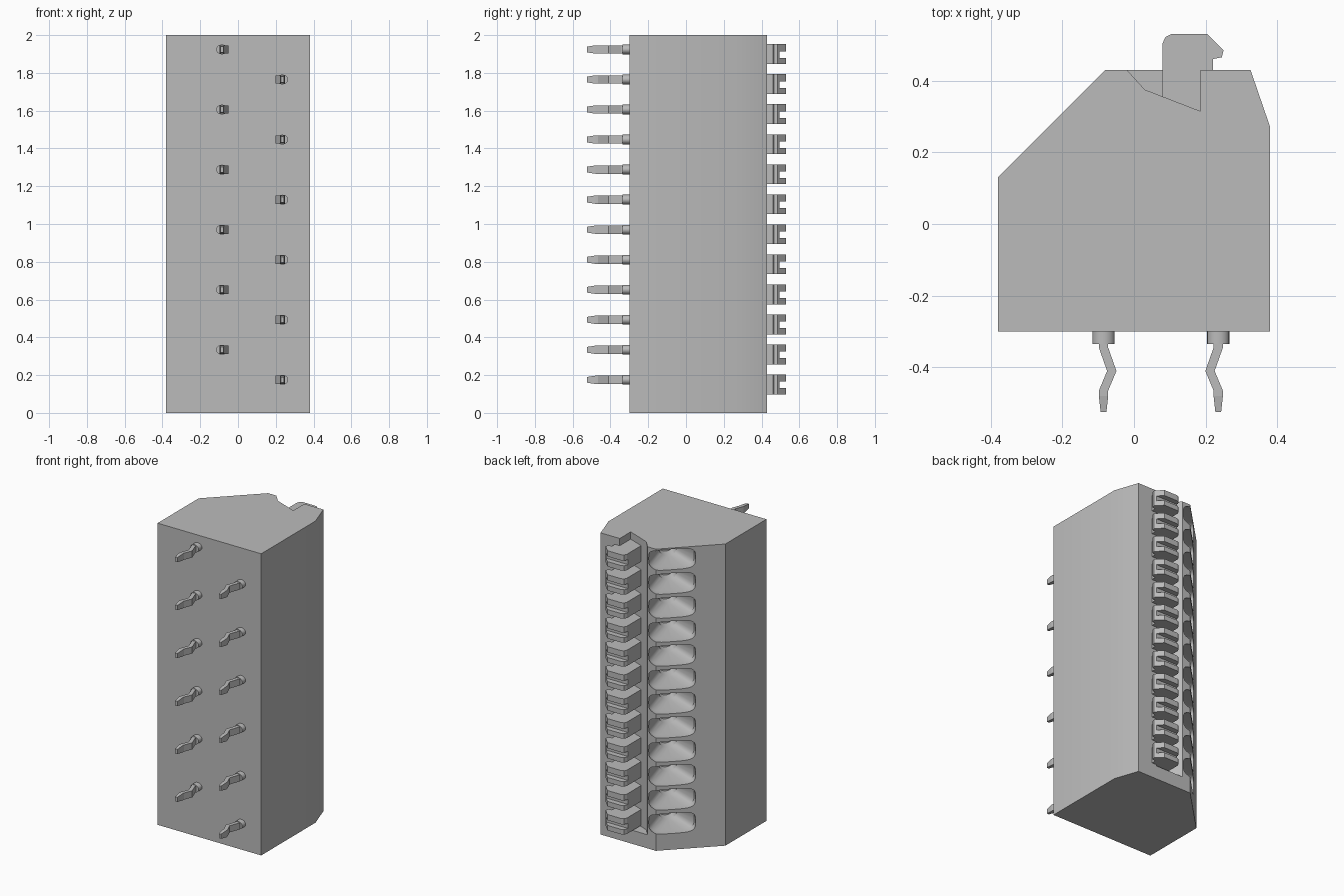
import bpy, bmesh, math
from mathutils import Vector

cube = bpy.data.objects.get("Cube")
if cube:
    bpy.data.objects.remove(cube)

grey = bpy.data.materials.new("light grey")
grey.use_nodes = True
COLOUR = (0.5, 0.5, 0.5, 1)
grey.diffuse_color = COLOUR
grey.node_tree.nodes["Principled BSDF"].inputs["Base Color"].default_value = COLOUR

COUNT, PITCH, FIRST = 12, 0.159, 0.175
rows = [FIRST + i * PITCH for i in range(COUNT)]


def loft(bm, rings):
    """Skin a list of closed rings and cap both ends."""
    loops = [[bm.verts.new(p) for p in ring] for ring in rings]
    n = len(loops[0])
    for a, b in zip(loops, loops[1:]):
        for i in range(n):
            j = (i + 1) % n
            bm.faces.new((a[i], a[j], b[j], b[i]))
    bm.faces.new(loops[0][::-1])
    bm.faces.new(loops[-1])


def prism(bm, outline, z0, z1):
    loft(bm, [[(x, y, z) for x, y in outline] for z in (z0, z1)])


def finish(bm, name, angle=None):
    bmesh.ops.recalc_face_normals(bm, faces=bm.faces)
    mesh = bpy.data.meshes.new(name)
    bm.to_mesh(mesh)
    bm.free()
    mesh.materials.append(grey)
    obj = bpy.data.objects.new(name, mesh)
    bpy.context.collection.objects.link(obj)
    if angle:
        smooth(obj, angle)
    return obj


def smooth(obj, angle):
    bpy.ops.object.select_all(action="DESELECT")
    obj.select_set(True)
    bpy.context.view_layer.objects.active = obj
    bpy.ops.object.shade_smooth_by_angle(angle=math.radians(angle))


def cut(target, cutter):
    mod = target.modifiers.new("cut", "BOOLEAN")
    mod.object, mod.operation, mod.solver = cutter, "DIFFERENCE", "EXACT"
    bpy.context.view_layer.objects.active = target
    bpy.ops.object.modifier_apply(modifier=mod.name)
    bpy.data.objects.remove(cutter)


# Housing block with a chamfered wire side
bm = bmesh.new()
prism(bm, [(-.38, -.30), (.38, -.30), (.38, .27), (.325, .43), (-.08, .43), (-.38, .13)], 0, 2)
housing = finish(bm, "housing")

# Long recess behind the levers, open at the top end
bm = bmesh.new()
prism(bm, [(-.02, .43), (.03, .375), (.185, .315), (.185, .5), (-.02, .5)], .09, 2.1)
cut(housing, finish(bm, "recess_cutter"))

# Wire entry funnels across the chamfer
along = Vector((1, 1, 0)).normalized()
outward = Vector((-1, 1, 0)).normalized()


def entry_ring(z, depth, half_u, half_z, power):
    centre = Vector((-.1525, .3575, z)) + outward * depth
    ring = []
    for i in range(28):
        t = math.tau * i / 28
        c, s = math.cos(t), math.sin(t)
        u = math.copysign(abs(c) ** power, c) * half_u
        w = math.copysign(abs(s) ** power, s) * half_z
        ring.append(centre + along * u + Vector((0, 0, w)))
    return ring


bm = bmesh.new()
for z in rows:
    loft(bm, [entry_ring(z, .15, .14, .068, .5), entry_ring(z, -.05, .14, .068, .5),
              entry_ring(z, -.17, .055, .055, 1), entry_ring(z, -.24, .055, .055, 1)])
cut(housing, finish(bm, "entry_cutter"))
smooth(housing, 25)

# Release levers: hooked profile, split at the tip by a groove
tip = [(.22, .495), (.24, .495), (.205, .53), (.105, .53), (.088, .522), (.08, .505), (.08, .495)]
stem = [(.08, .34), (.185, .30), (.185, .425), (.22, .425), (.22, .46), (.245, .465),
        (.25, .485), (.24, .495), (.08, .495)]
bm = bmesh.new()
for z in rows:
    base = z - .077
    prism(bm, stem, base, base + .105)
    for low, high in ((0, .033), (.067, .105)):
        prism(bm, tip, base + low, base + high)
finish(bm, "release_levers")

# Solder pins: alternating columns, kinked towards the middle
collars, pins = bmesh.new(), bmesh.new()
path = [(0, -.29, .013, .022), (0, -.345, .013, .022), (1, -.41, .013, .022),
        (0, -.465, .013, .022), (0, -.48, .013, .022), (0, -.525, .008, .015)]
for i, z in enumerate(rows):
    x, kink = (.235, -.023) if i % 2 == 0 else (-.085, .023)
    ring = [(math.cos(math.tau * k / 20) * .031, math.sin(math.tau * k / 20) * .026)
            for k in range(20)]
    loft(collars, [[(x + a, y, z + b) for a, b in ring] for y in (-.29, -.335)])
    loft(pins, [[(x + k * kink + sx * w, y, z + sz * h)
                 for sx, sz in ((-1, -1), (1, -1), (1, 1), (-1, 1))] for k, y, w, h in path])
finish(collars, "pin_collars", 30)
finish(pins, "solder_pins")
